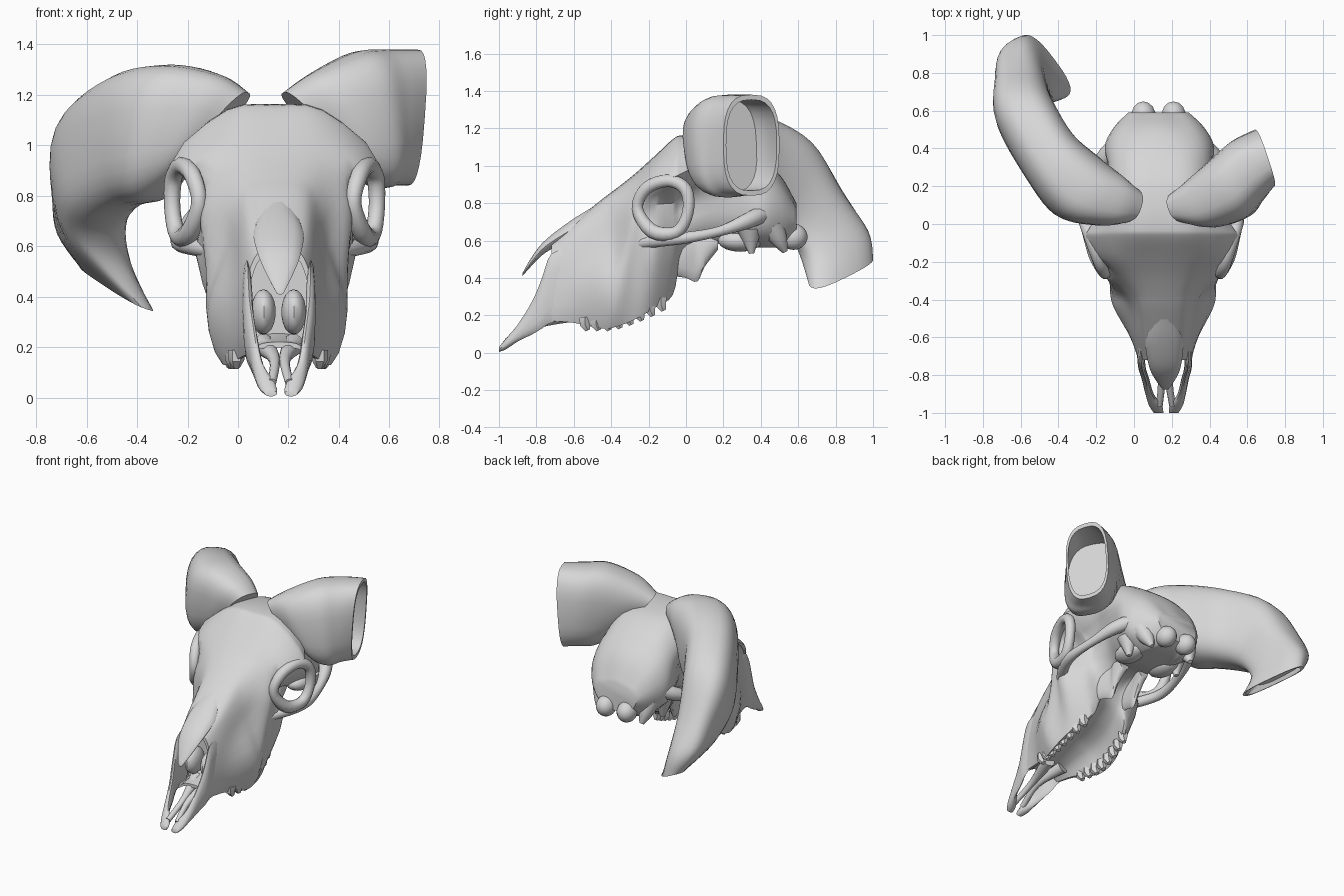
import bpy, bmesh, math
from mathutils import Vector, Matrix

cube = bpy.data.objects.get("Cube")
if cube:
    bpy.data.objects.remove(cube, do_unlink=True)

bone = bpy.data.materials.new("bone_grey")
bone.use_nodes = True
GREY = (0.68, 0.68, 0.68, 1)
bone.diffuse_color = GREY
bone.node_tree.nodes["Principled BSDF"].inputs["Base Color"].default_value = GREY


def spline(points, steps, closed=False):
    """Catmull-Rom interpolation of equal-length tuples."""
    count = len(points)
    result = []
    for i in range(count if closed else count - 1):
        if closed:
            p, q, r, s = (points[(i + k) % count] for k in (-1, 0, 1, 2))
        else:
            p, q, r, s = (points[min(max(i + k, 0), count - 1)] for k in (-1, 0, 1, 2))
        for j in range(steps):
            t = j / steps
            result.append(tuple(
                b + 0.5 * t * (c - a + t * (2 * a - 5 * b + 4 * c - d + t * (3 * (b - c) + d - a)))
                for a, b, c, d in zip(p, q, r, s)))
    if not closed:
        result.append(tuple(points[-1]))
    return result


def finish(name, bm, skull):
    """Turn a bmesh into a smooth object; skull parts follow the skull's midline."""
    if skull:
        for v in bm.verts:
            v.co.x += 0.145 - 0.025 * v.co.y
    bmesh.ops.recalc_face_normals(bm, faces=bm.faces)
    mesh = bpy.data.meshes.new(name)
    bm.to_mesh(mesh)
    bm.free()
    mesh.materials.append(bone)
    mesh.shade_smooth()
    mesh.set_sharp_from_angle(angle=math.radians(42))
    obj = bpy.data.objects.new(name, mesh)
    bpy.context.collection.objects.link(obj)


def loft(name, rings, closed=False, skull=True):
    bm = bmesh.new()
    rows = [[bm.verts.new(p) for p in ring] for ring in rings]
    pairs = list(zip(rows, rows[1:]))
    if closed:
        pairs.append((rows[-1], rows[0]))
    else:
        bm.faces.new(rows[0])
        bm.faces.new(rows[-1])
    for low, high in pairs:
        for k in range(len(low)):
            n = (k + 1) % len(low)
            bm.faces.new((low[k], low[n], high[n], high[k]))
    finish(name, bm, skull)


def oval(center, a, b, sides=20, power=1.0):
    """Superellipse ring spanned by the half axes a and b."""
    ring = []
    for k in range(sides):
        angle = math.tau * k / sides
        c, s = math.cos(angle), math.sin(angle)
        ring.append(Vector(center) + Vector(a) * math.copysign(abs(c) ** power, c)
                    + Vector(b) * math.copysign(abs(s) ** power, s))
    return ring


def shrink(ring, factor):
    mid = sum((Vector(p) for p in ring), Vector()) / len(ring)
    return [mid + (Vector(p) - mid) * factor for p in ring]


def hollow(rings, depth, wall):
    """Add a rim and an inner wall after the last ring."""
    return rings + [shrink(r, wall) for r in rings[-1:-depth - 1:-1]]


def tube(name, points, steps=4, closed=False, sides=10):
    """Rod through (x, y, z, radius) points."""
    path = spline(points, steps, closed)
    count = len(path)
    rings = []
    for i, p in enumerate(path):
        ahead = path[(i + 1) % count] if closed else path[min(i + 1, count - 1)]
        behind = path[i - 1] if closed else path[max(i - 1, 0)]
        t = (Vector(ahead[:3]) - Vector(behind[:3])).normalized()
        a = Vector((1, 0, 0)) - t * t.x
        a.normalize()
        rings.append(oval(p[:3], a * p[3], t.cross(a) * p[3], sides))
    loft(name, rings, closed)


def plate(name, sections, side):
    """Upright blade through (y, low z, high z, offset, half thickness)."""
    loft(name, [oval((side * u, y, (lo + hi) / 2), (t, 0, 0), (0, 0, (hi - lo) / 2), 12)
                for y, lo, hi, u, t in spline(sections, 3)])


def blob(name, center, size):
    bm = bmesh.new()
    bmesh.ops.create_uvsphere(bm, u_segments=14, v_segments=9, radius=1,
                              matrix=Matrix.Translation(center) @ Matrix.Diagonal((*size, 1)))
    finish(name, bm, True)


# Skull: y, crown z and half width, then z and half width of brow, eye socket,
# cheek and tooth line, then palate z (all in hundredths)
face = [
    (-72, 61, 6, 55, 10, 45, 13, 30, 14, 17, 13, 20),
    (-60, 70, 9, 63, 13, 50, 16, 32, 18, 16, 15, 22),
    (-45, 82, 11, 71, 16, 57, 19, 36, 26, 13, 20, 27),
    (-37, 88, 12, 77, 19, 62, 22, 35, 28, 14, 22, 30),
    (-27, 96, 15, 86, 25, 74, 30, 54, 28, 18, 22, 33),
    (-17, 105, 18, 93, 34, 79, 23, 58, 32, 24, 19, 37),
    (-7, 114, 19, 94, 40, 80, 19, 55, 23, 31, 14, 44)]
braincase = [
    (-2, 116, 19, 96, 38, 82, 18, 64, 17, 52, 10, 54),
    (10, 116, 18, 101, 31, 85, 20, 70, 17, 60, 10, 59),
    (25, 113, 17, 99, 27, 85, 25, 70, 23, 58, 14, 57),
    (40, 104, 15, 94, 25, 80, 29, 66, 26, 57, 14, 57),
    (51, 94, 11, 87, 20, 76, 24, 64, 20, 57, 11, 58),
    (59, 80, 8, 77, 13, 72, 16, 67, 14, 61, 8, 61)]


def skull_ring(section):
    y, zt, wt, zo, wo, ze, we, zc, wc, zb, wb, zp = (v / 100 for v in section)
    half = [(0, zt), (wt, zt - 0.02), (wo, zo), (we, ze), (wc, zc), (wb, zb),
            (wb * 0.6, zp * 0.75 + zb * 0.25), (0, zp)]
    outline = half + [(-u, z) for u, z in half[-2:0:-1]]
    return [(u, y, z) for u, z in spline(outline, 3, True)]


skull_rings = [skull_ring(s) for s in spline(face + braincase, 4)]
loft("skull", hollow(skull_rings[::-1], 6, 0.88))

# Nasal bones: pointed roof over the nose opening
nasal = spline([(-0.875, 0.425, 0.015, 0.008), (-0.82, 0.52, 0.055, 0.025),
                (-0.75, 0.605, 0.085, 0.035), (-0.62, 0.705, 0.1, 0.05),
                (-0.5, 0.78, 0.07, 0.05)], 4)
loft("nasal_bones", [oval((0, y, z - t), (w, 0, 0), (0, 0, t), 14) for y, z, w, t in nasal])

# Parts that come in pairs
for side, s in (("left", 1), ("right", -1)):
    plate(side + "_premaxilla",
          [(-0.62, 0.17, 0.55, 0.13, 0.02), (-0.72, 0.16, 0.53, 0.125, 0.02),
           (-0.77, 0.13, 0.4, 0.12, 0.02), (-0.82, 0.1, 0.28, 0.105, 0.02),
           (-0.9, 0.06, 0.15, 0.085, 0.022), (-0.96, 0.02, 0.08, 0.055, 0.035),
           (-1, 0.005, 0.03, 0.04, 0.025)], s)
    tube(side + "_palate_rod", [(s * 0.035, -0.96, 0.06, 0.018), (s * 0.02, -0.8, 0.15, 0.022),
                                (s * 0.06, -0.6, 0.21, 0.045)])
    blob(side + "_nose_scroll", (s * 0.06, -0.62, 0.34), (0.05, 0.09, 0.09))
    tube(side + "_orbit_rim",
         [(s * 0.305, -0.26, 0.77, 0.032), (s * 0.33, -0.21, 0.88, 0.035),
          (s * 0.37, -0.09, 0.92, 0.035), (s * 0.4, 0, 0.87, 0.035),
          (s * 0.405, 0.01, 0.75, 0.032), (s * 0.385, -0.05, 0.645, 0.035),
          (s * 0.345, -0.18, 0.65, 0.04)], closed=True)
    tube(side + "_cheek_arch",
         [(s * 0.24, -0.27, 0.58, 0.03), (s * 0.33, -0.14, 0.6, 0.035),
          (s * 0.38, 0, 0.615, 0.032), (s * 0.36, 0.18, 0.65, 0.028),
          (s * 0.3, 0.34, 0.71, 0.045), (s * 0.2, 0.44, 0.76, 0.05)])
    # Skull base: wings, ear bulbs, neck knuckles and spikes
    plate(side + "_wing_bone",
          [(-0.07, 0.41, 0.58, 0.11, 0.03), (0, 0.4, 0.62, 0.1, 0.025),
           (0.06, 0.38, 0.65, 0.09, 0.02), (0.1, 0.46, 0.66, 0.09, 0.03),
           (0.17, 0.55, 0.66, 0.08, 0.04)], s)
    blob(side + "_ear_bulb", (s * 0.14, 0.29, 0.6), (0.08, 0.12, 0.06))
    blob(side + "_neck_knuckle", (s * 0.08, 0.575, 0.62), (0.065, 0.075, 0.07))
    tube(side + "_base_spike", [(s * 0.18, 0.46, 0.68, 0.07), (s * 0.17, 0.5, 0.6, 0.045),
                                (s * 0.16, 0.53, 0.54, 0.015)])
    tube(side + "_ear_spike", [(s * 0.2, 0.34, 0.66, 0.07), (s * 0.2, 0.35, 0.53, 0.015)])
    for i in range(8):
        y = -0.54 + i * 0.058
        z = 0.12 + 0.011 * max(0, i - 2) ** 1.4
        u = s * (0.165 + 0.025 * math.sin(i * 0.45))
        tube(f"{side}_tooth_{i + 1}", [(u, y, z + 0.07, 0.034), (u, y, z + 0.03, 0.032),
                                       (u, y + 0.015, z, 0.015)], steps=1, sides=6)

# Horns: centre, half height axis, half thickness axis (in hundredths)
right_horn = [
    (-9, 11, 106, 13, -2, 15, -3, -10, 1), (-17, 14, 106, 10, -3, 22, -6, -14, 1),
    (-30, 20, 105, 4, -3, 27, -12, -15, 0), (-44, 35, 102, -1, 2, 26, -13, -11, 0),
    (-56, 55, 92, -4, 11, 21, -16, -4, 0), (-59, 69, 75, -3, 15, 11, -14, 0, 1),
    (-57, 79, 59, -8, 17, 7, -11, -5, 2), (-48, 83, 43, -12, 16, 8, -6, -4, 2)]
left_horn = [
    (32, 10, 106, -14, -2, 15, 3, -9, 1), (41, 13, 107, -11, -3, 22, 6, -14, 1),
    (52, 20, 110, -5, -2, 27, 9, -16, 0), (60, 28, 111, -1, 0, 27, 8, -16, 0),
    (69, 35, 111, 2, 0, 27, 5, -15, 0)]
for name, sections, depth in (("right_horn", right_horn, 5), ("left_horn", left_horn, 9)):
    rings = []
    for values in spline(sections, 5):
        v = [n / 100 for n in values]
        rings.append(oval(v[:3], v[3:6], v[6:], 28, 0.72))
    loft(name, hollow(rings, depth, 0.9), skull=False)
